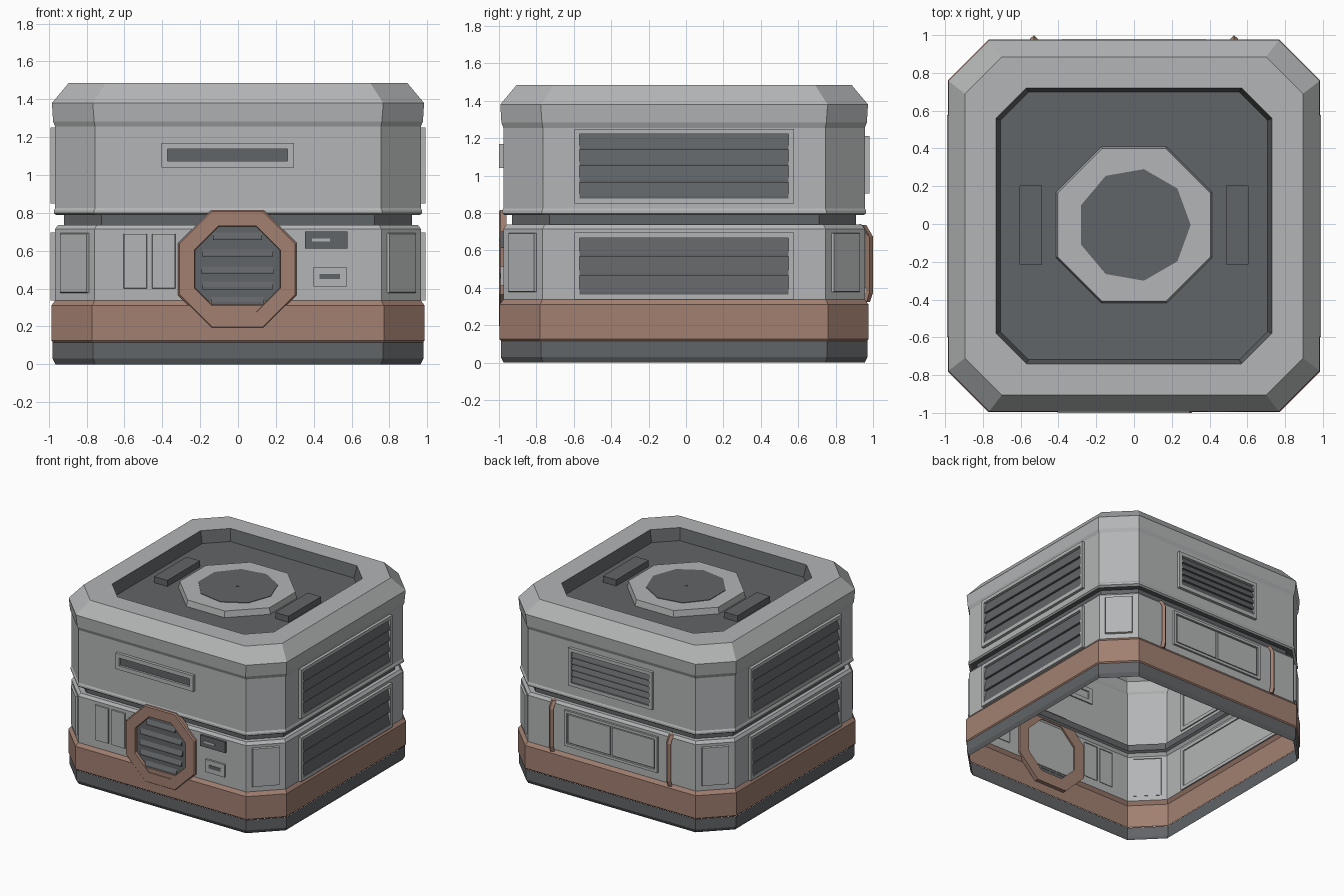
import bpy, bmesh, math
from mathutils import Matrix, Vector

cube = bpy.data.objects.get("Cube")
if cube:
    bpy.data.objects.remove(cube, do_unlink=True)


def material(name, rgb):
    m = bpy.data.materials.new(name)
    m.use_nodes = True
    m.diffuse_color = (*rgb, 1)
    m.node_tree.nodes["Principled BSDF"].inputs["Base Color"].default_value = (*rgb, 1)
    return m


LIGHT = material("light grey", (0.45, 0.46, 0.465))
DARK = material("dark grey", (0.12, 0.128, 0.135))
BROWN = material("copper brown", (0.36, 0.215, 0.165))
CENTRE = Vector((0, -0.01, 0))


def side(x, y):
    """Local frame of a wall: u to the viewer's right, v up, w outward."""
    n = Vector((x, y, 0)).normalized()
    u = Vector((0, 0, 1)).cross(n)
    m = Matrix((u, Vector((0, 0, 1)), n)).transposed().to_4x4()
    return Matrix.Translation(CENTRE) @ m


FRONT, BACK, LEFT, RIGHT = side(0, -1), side(0, 1), side(1, 0), side(-1, 0)
UP = Matrix.Translation((0, -0.005, 0))


def loft(name, rings, mat, frame, cap=False, closed=False):
    """Skin equal-length rings of local points, optionally capping or closing the loop."""
    bm = bmesh.new()
    vs = [[bm.verts.new(frame @ Vector(p)) for p in r] for r in rings]
    pairs = list(zip(vs, vs[1:])) + ([(vs[-1], vs[0])] if closed else [])
    for a, b in pairs:
        for i in range(len(a)):
            j = (i + 1) % len(a)
            bm.faces.new((a[i], a[j], b[j], b[i]))
    if cap:
        bm.faces.new(vs[-1])
    me = bpy.data.meshes.new(name)
    bm.to_mesh(me)
    bm.free()
    me.materials.append(mat)
    ob = bpy.data.objects.new(name, me)
    bpy.context.collection.objects.link(ob)
    return ob


def rect(u0, u1, v0, v1, w, inset=0):
    i = inset
    return [(u0 + i, v0 + i, w), (u1 - i, v0 + i, w), (u1 - i, v1 - i, w), (u0 + i, v1 - i, w)]


def chamfered(h, c, w):
    return [(-c, -h, w), (c, -h, w), (h, -c, w), (h, c, w),
            (c, h, w), (-c, h, w), (-h, c, w), (-h, -c, w)]


def polygon(n, r, w):
    return [(r * math.cos(math.tau * k / n), r * math.sin(math.tau * k / n), w) for k in range(n)]


def plate(name, frame, box, w0, w1, mat, taper=0.0):
    return loft(name, [rect(*box, w0), rect(*box, w1, taper)], mat, frame, cap=True)


def border(name, frame, box, width, w0, w1, mat):
    """Rectangular picture-frame moulding."""
    return loft(name, [rect(*box, w0), rect(*box, w1), rect(*box, w1, width),
                       rect(*box, w0, width)], mat, frame, closed=True)


def slats(name, frame, box, count, w0, w1):
    """Downward-sloping louvre blades filling a box."""
    u0, u1, v0, v1 = box
    step = (v1 - v0) / count
    for k in range(count):
        b = v0 + k * step
        ends = [[(u, b + step, w0), (u, b + 0.012, w1), (u, b, w1), (u, b, w0)] for u in (u0, u1)]
        loft(f"{name}_{k + 1}", ends, DARK, frame, cap=True)


def louvre(name, frame, box, width, count):
    border(name + "_frame", frame, box, width, WALL - 0.01, 0.99, LIGHT)
    u0, u1, v0, v1 = box
    inner = (u0 + width, u1 - width, v0 + width, v1 - width)
    slats(name + "_slat", frame, inner, count, WALL + 0.001, 0.985)


WALL = 0.966
BODY = Matrix.Translation(CENTRE)

# Stacked hollow shell, open underneath
shell = [
    ("base_skirt", DARK, [(0.965, 0.755, 0), (0.98, 0.765, 0.03), (0.98, 0.765, 0.115)]),
    ("bumper_band", BROWN, [(0.978, 0.765, 0.115), (0.986, 0.77, 0.125), (0.986, 0.77, 0.31),
                            (WALL, 0.757, 0.337)]),
    ("lower_wall", LIGHT, [(WALL, 0.757, 0.337), (WALL, 0.757, 0.715), (0.95, 0.745, 0.737),
                           (0.92, 0.72, 0.737)]),
    ("seam_groove", DARK, [(0.92, 0.72, 0.737), (0.92, 0.72, 0.788), (0.96, 0.75, 0.788)]),
    ("upper_wall", LIGHT, [(0.96, 0.75, 0.788), (0.972, 0.76, 0.798), (0.972, 0.76, 0.813),
                           (WALL, 0.755, 0.825), (WALL, 0.755, 1.255), (0.977, 0.76, 1.283),
                           (0.983, 0.767, 1.38), (0.895, 0.70, 1.485), (0.73, 0.57, 1.485)]),
    ("roof_recess", DARK, [(0.73, 0.57, 1.485), (0.708, 0.558, 1.39)]),
]
for name, mat, profile in shell:
    loft(name, [chamfered(*p) for p in profile], mat, BODY, cap=name == "roof_recess")

# Roof hatch and the two blocks beside it
loft("hatch_ring", [chamfered(0.415, 0.172, 1.385), chamfered(0.405, 0.168, 1.44)], LIGHT, UP, cap=True)
loft("hatch_disc", [polygon(9, 0.3, 1.438), polygon(9, 0.3, 1.444)], DARK, UP, cap=True)
loft("hatch_pin", [polygon(8, 0.012, 1.44), polygon(8, 0.012, 1.448)], DARK, UP, cap=True)
for s, label in ((1, "left"), (-1, "right")):
    x = s * 0.547
    plate(f"roof_block_{label}", UP, (x - 0.06, x + 0.06, -0.21, 0.21), 1.385, 1.44, DARK)

# Side louvres
for frame, label in ((LEFT, "left"), (RIGHT, "right")):
    louvre(f"upper_louvre_{label}", frame, (-0.587, 0.587, 0.85, 1.25), 0.028, 4)
    louvre(f"lower_louvre_{label}", frame, (-0.587, 0.587, 0.337, 0.695), 0.028, 3)

# Raised panels on the chamfered corners
corner_wall = (WALL + 0.757) / math.sqrt(2)
for x in (1, -1):
    for y in (1, -1):
        label = ("front" if y < 0 else "back") + ("_left" if x > 0 else "_right")
        plate(f"corner_panel_{label}", side(x, y), (-0.105, 0.105, 0.375, 0.695),
              corner_wall - 0.005, corner_wall + 0.014, LIGHT, 0.006)

# Front: slot window on the upper wall
border("slot_frame", FRONT, (-0.405, 0.295, 1.04, 1.17), 0.033, WALL - 0.01, 0.99, LIGHT)
plate("slot_window", FRONT, (-0.372, 0.262, 1.073, 1.137), WALL - 0.002, WALL + 0.006, DARK)

# Front: octagonal intake
INTAKE = FRONT @ Matrix.Translation((-0.003, 0.503, 0))
oct_ring = [(0.313, 0.138, 0.95), (0.313, 0.138, 0.982), (0.305, 0.134, 0.991),
            (0.228, 0.1, 0.991), (0.222, 0.097, 0.95)]
loft("intake_ring", [chamfered(*p) for p in oct_ring], BROWN, INTAKE, closed=True)
loft("intake_back", [chamfered(0.226, 0.099, 0.964), chamfered(0.226, 0.099, 0.969)], DARK, INTAKE, cap=True)
for k, (v, half) in enumerate(((0.175, 0.13), (0.085, 0.185), (-0.005, 0.19), (-0.085, 0.185), (-0.165, 0.14))):
    slats(f"intake_slat_{k + 1}", INTAKE, (-half, half, v - 0.022, v + 0.022), 1, 0.967, 0.985)

# Front: access panels and controls
plate("access_panel_outer", FRONT, (-0.605, -0.48, 0.4, 0.69), 0.96, 0.976, LIGHT, 0.003)
plate("access_panel_inner", FRONT, (-0.455, -0.33, 0.4, 0.69), 0.96, 0.976, LIGHT, 0.003)
plate("display", FRONT, (0.353, 0.578, 0.612, 0.702), 0.96, 0.982, DARK)
plate("display_bar", FRONT, (0.39, 0.485, 0.648, 0.664), 0.98, 0.986, LIGHT)
plate("card_plate", FRONT, (0.398, 0.572, 0.412, 0.515), 0.96, 0.982, LIGHT)
plate("card_slot", FRONT, (0.43, 0.538, 0.45, 0.478), 0.98, 0.985, DARK)

# Back: upper vent and service doors
louvre("back_vent", BACK, (-0.378, 0.378, 0.905, 1.212), 0.028, 5)
border("door_frame", BACK, (-0.42, 0.42, 0.4, 0.69), 0.022, 0.955, 0.982, LIGHT)
plate("door_a", BACK, (-0.39, -0.006, 0.428, 0.662), 0.96, 0.977, LIGHT, 0.003)
plate("door_b", BACK, (0.006, 0.39, 0.428, 0.662), 0.96, 0.977, LIGHT, 0.003)

# Back: diamond-section pipes bent against the lower wall
for s, label in ((1, "a"), (-1, "b")):
    path = [(0.325, 0.975), (0.372, 0.99), (0.675, 0.99), (0.735, 0.955)]
    rings = [[(s * 0.53 + 0.021, v, w), (s * 0.53, v + 0.008, w - 0.019),
              (s * 0.53 - 0.021, v, w), (s * 0.53, v, w + 0.019)] for v, w in path]
    pipe = loft(f"back_pipe_{label}", rings, BROWN, BACK, cap=True)

# Consistent outward normals on all the small parts
shell_names = {s[0] for s in shell}
for ob in bpy.context.collection.objects:
    if ob.type == "MESH" and ob.name.startswith(("back_pipe", "intake_slat", "upper_louvre",
                                                 "lower_louvre", "back_vent")) and ob.name not in shell_names:
        bm = bmesh.new()
        bm.from_mesh(ob.data)
        bmesh.ops.holes_fill(bm, edges=[e for e in bm.edges if e.is_boundary])
        bmesh.ops.recalc_face_normals(bm, faces=bm.faces)
        bm.to_mesh(ob.data)
        bm.free()
